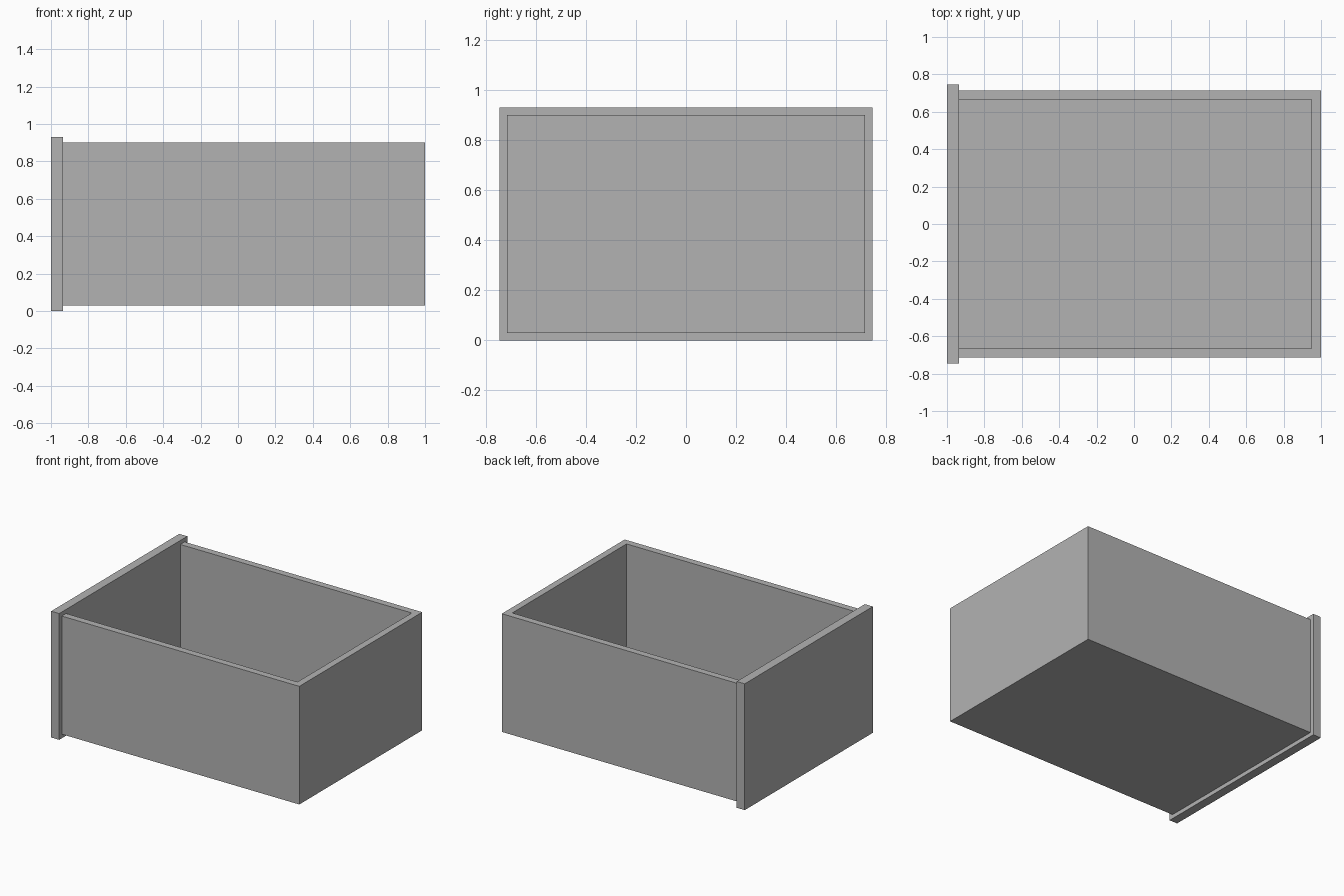
import bpy
from mathutils import Vector

cube = bpy.data.objects.get("Cube")
if cube:
    bpy.data.objects.remove(cube, do_unlink=True)

# One plain grey for the whole drawer
GREY = (0.45, 0.45, 0.45, 1.0)
grey = bpy.data.materials.new("plain_grey")
grey.use_nodes = True
grey.diffuse_color = GREY
grey.node_tree.nodes["Principled BSDF"].inputs["Base Color"].default_value = GREY


def box(name, low, high):
    """Flat-shaded box between two opposite corners."""
    low, high = Vector(low), Vector(high)
    bpy.ops.mesh.primitive_cube_add(size=1, location=(low + high) / 2)
    obj = bpy.context.object
    obj.name = obj.data.name = name
    obj.scale = high - low
    bpy.ops.object.transform_apply(location=False, rotation=False, scale=True)
    obj.data.materials.append(grey)
    return obj


PANEL_X = -0.935   # inner face of the front panel
HALF_W = 0.715     # half width of the tray
BOTTOM, TOP = 0.03, 0.90
WALL = 0.05
LIP = 0.03         # panel overhang past the tray

# Front panel, overhanging the tray on all four sides
box("drawer_front_panel",
    (-1, -HALF_W - LIP, BOTTOM - LIP), (PANEL_X, HALF_W + LIP, TOP + LIP))

# Tray: three walls and a floor, hollowed out up to the panel
tray = box("drawer_tray", (PANEL_X, -HALF_W, BOTTOM), (1, HALF_W, TOP))
cutter = box("hollow_cutter",
             (PANEL_X - WALL, WALL - HALF_W, BOTTOM + WALL),
             (1 - WALL, HALF_W - WALL, TOP + WALL))
cutter.hide_render = True
hollow = tray.modifiers.new("hollow", 'BOOLEAN')
hollow.operation = 'DIFFERENCE'
hollow.solver = 'EXACT'
hollow.object = cutter
bpy.context.view_layer.objects.active = tray
bpy.ops.object.modifier_apply(modifier=hollow.name)
bpy.data.objects.remove(cutter, do_unlink=True)
